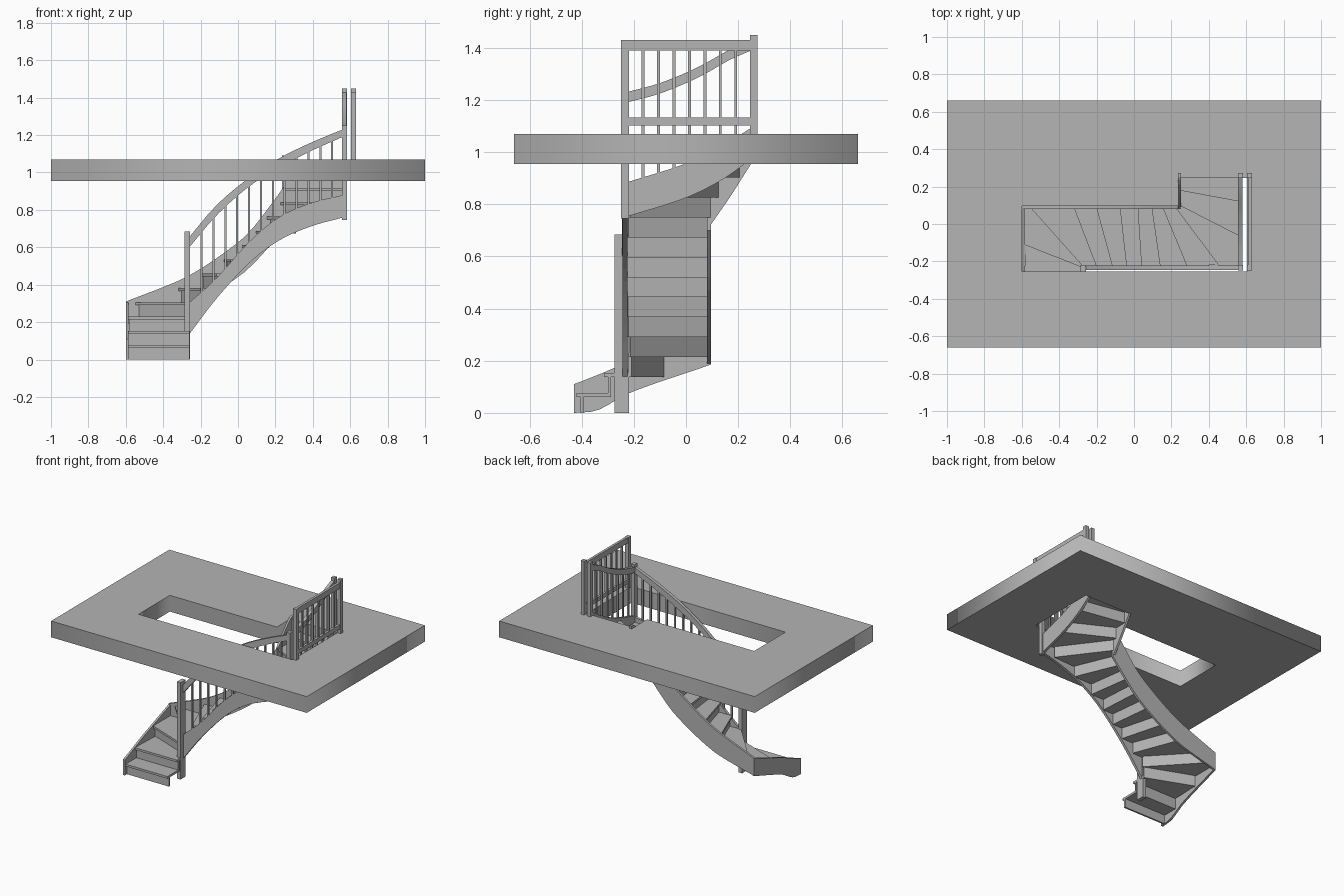
import bpy, bmesh, math
from mathutils import Vector

if "Cube" in bpy.data.objects:
    bpy.data.objects.remove(bpy.data.objects["Cube"])

mat = bpy.data.materials.new("plain_grey")
mat.diffuse_color = (0.46, 0.46, 0.46, 1)
mat.use_nodes = True
mat.node_tree.nodes["Principled BSDF"].inputs["Base Color"].default_value = mat.diffuse_color


def add_mesh(name, bm):
    bmesh.ops.recalc_face_normals(bm, faces=bm.faces[:])
    me = bpy.data.meshes.new(name)
    bm.to_mesh(me)
    bm.free()
    me.materials.append(mat)
    ob = bpy.data.objects.new(name, me)
    bpy.context.collection.objects.link(ob)
    return ob


def prism(name, poly, offset):
    """Extrude a planar polygon of 3D points by a vector."""
    bm = bmesh.new()
    face = bm.faces.new([bm.verts.new(p) for p in poly])
    res = bmesh.ops.extrude_face_region(bm, geom=[face], use_keep_orig=True)
    verts = [v for v in res["geom"] if isinstance(v, bmesh.types.BMVert)]
    bmesh.ops.translate(bm, verts=verts, vec=offset)
    return add_mesh(name, bm)


def box(name, x0, x1, y0, y1, z0, z1):
    poly = [(x0, y0, z0), (x1, y0, z0), (x1, y1, z0), (x0, y1, z0)]
    return prism(name, poly, (0, 0, z1 - z0))


def curve_at(pts, s, c):
    """Smooth height of column c at distance s along the control points."""
    n = len(pts)

    def slope(i):
        a, b = pts[max(i - 1, 0)], pts[min(i + 1, n - 1)]
        return (b[c] - a[c]) / (b[0] - a[0])
    i = max(j for j in range(n - 1) if j == 0 or pts[j][0] <= s)
    h = pts[i + 1][0] - pts[i][0]
    t = (s - pts[i][0]) / h
    return ((2*t**3 - 3*t**2 + 1) * pts[i][c] + (t**3 - 2*t**2 + t) * h * slope(i)
            + (3*t**2 - 2*t**3) * pts[i + 1][c] + (t**3 - t**2) * h * slope(i + 1))


def board(name, axis, pts, lo, hi, steps=16):
    """Curved upright board; pts hold (distance, bottom, top)."""
    s0, s1 = pts[0][0], pts[-1][0]
    ss = [s0 + (s1 - s0) * i / steps for i in range(steps + 1)]
    outline = [(s, curve_at(pts, s, 1)) for s in ss]
    outline += [(s, curve_at(pts, s, 2)) for s in reversed(ss)]
    if axis == "x":
        return prism(name, [(s, lo, z) for s, z in outline], (0, hi - lo, 0))
    return prism(name, [(lo, s, z) for s, z in outline], (hi - lo, 0, 0))


# Upper floor slab with an L-shaped stair opening
cu = bpy.data.curves.new("floor_slab", "CURVE")
cu.dimensions = "2D"
cu.fill_mode = "BOTH"
cu.extrude = 0.0575
for loop in ([(-1, -.66), (1, -.66), (1, .66), (-1, .66)],
             [(-.6, -.255), (.605, -.255), (.605, .245), (.238, .245), (.238, .095), (-.6, .095)]):
    sp = cu.splines.new("POLY")
    sp.points.add(len(loop) - 1)
    for p, (x, y) in zip(sp.points, loop):
        p.co = (x, y, 0, 1)
    sp.use_cyclic_u = True
slab = bpy.data.objects.new("floor_slab", cu)
slab.location.z = 1.0125
bpy.context.collection.objects.link(slab)
bpy.context.view_layer.objects.active = slab
slab.select_set(True)
bpy.ops.object.convert(target="MESH")
slab = bpy.context.object
slab.data.materials.clear()
slab.data.materials.append(mat)

# Step nosing lines: left end, right end when climbing
RISE, THICK = 1.07 / 14, 0.015
noses = [((-.588, -.42), (-.258, -.42)), ((-.588, -.315), (-.258, -.315)),
         ((-.588, -.11), (-.27, -.235)), ((-.55, .083), (-.27, -.23)),
         ((-.32, .083), (-.2, -.23)), ((-.2, .083), (-.115, -.23)),
         ((-.075, .083), (-.04, -.23)), ((.02, .083), (.04, -.23)),
         ((.095, .083), (.14, -.23)), ((.155, .083), (.285, -.23)),
         ((.225, .083), (.46, -.23)), ((.242, .10), (.565, -.065)),
         ((.242, .18), (.565, .12)), ((.242, .24), (.565, .24))]
left_corner = {3: (-.588, .083)}
right_corner = {11: (.565, -.23), 2: (-.258, -.24)}


def shifted(k, d):
    """Nosing line k moved forward by d, kept within the stringers."""
    a, b = (Vector(p) for p in noses[k - 1])
    f = Vector((a.y - b.y, b.x - a.x)).normalized() * d
    out = []
    for p in (a + f, b + f):
        x = min(max(p.x, -.59), .57)
        out.append((x, min(p.y, .09) if x < .235 else p.y))
    return out


# Treads and risers
for k in range(1, 15):
    top = RISE * k
    if k < 14:
        a, b = noses[k - 1]
        a2, b2 = shifted(k + 1, .027)
        poly = [a] + ([left_corner[k]] if k in left_corner else []) + [a2, b2]
        poly += ([right_corner[k]] if k in right_corner else []) + [b]
        prism(f"tread_{k}", [(x, y, top - THICK) for x, y in poly], (0, 0, THICK))
    (a, b), (c, d) = shifted(k, .015), shifted(k, .027)
    low = max(top - RISE - (THICK if k > 1 else 0), 0)
    high = top - THICK if k < 14 else top
    prism(f"riser_{k}", [(x, y, low) for x, y in (a, b, d, c)], (0, 0, high - low))

# Stringers
front_str = [(-.26, .135, .305), (-.12, .32, .43), (.065, .52, .635),
             (.225, .64, .765), (.4, .715, .84), (.565, .76, .88)]
right_str = [(-.225, .753, .885), (0, .825, .957), (.14, .895, 1.025), (.245, .97, 1.09)]
board("left_stringer", "y", [(-.43, 0, .11), (-.34, .01, .145), (-.22, .075, .195),
                             (.095, .185, .31)], -.6, -.585)
board("back_stringer", "x", [(-.6, .185, .31), (-.32, .26, .42), (-.2, .315, .485),
                             (-.075, .39, .57), (.05, .48, .67), (.155, .59, .80),
                             (.25, .70, .93)], .08, .095)
board("front_stringer", "x", front_str, -.243, -.225)
board("right_stringer", "y", right_str, .558, .575)
board("inner_stringer", "y", [(.08, .70, .91), (.17, .83, 1.02), (.24, .94, 1.085),
                              (.272, .99, 1.09)], .235, .25)

# Handrails
front_rail = [(-.26, .60, .655), (-.12, .765, .82), (.05, .918, .965),
              (.21, 1.02, 1.07), (.38, 1.11, 1.155), (.56, 1.19, 1.23)]
right_rail = [(-.23, 1.19, 1.23), (-.1, 1.225, 1.265), (.05, 1.288, 1.328), (.17, 1.355, 1.395),
              (.25, 1.39, 1.43)]
board("front_handrail", "x", front_rail, -.246, -.222)
board("right_handrail", "y", right_rail, .557, .58)

# Newel posts
box("lower_newel", -.285, -.257, -.275, -.219, 0, .685)
box("turn_newel", .555, .583, -.249, -.219, .745, 1.25)
box("top_newel", .557, .583, .246, .274, .96, 1.45)
box("landing_front_post", .605, .631, -.249, -.219, 1.07, 1.43)
box("landing_back_post", .605, .631, .246, .274, 1.07, 1.45)

# Landing balustrade rails
for name, z0, z1 in (("landing_top_rail", 1.39, 1.43), ("landing_bottom_rail", 1.103, 1.133)):
    box(name, .609, .627, -.225, .25, z0, z1)

# Balusters
R = .0055
for i in range(12):
    x = -.195 + .0635 * i
    box(f"front_baluster_{i + 1}", x - R, x + R, -.234 - R, -.234 + R,
        curve_at(front_str, x, 2) - .02, curve_at(front_rail, x, 1) + .02)
for i in range(7):
    y = -.165 + .0593 * i
    box(f"right_baluster_{i + 1}", .567 - R, .567 + R, y - R, y + R,
        curve_at(right_str, y, 2) - .02, curve_at(right_rail, y, 1) + .02)
    box(f"landing_baluster_{i + 1}", .618 - R, .618 + R, y - R, y + R, 1.12, 1.40)
